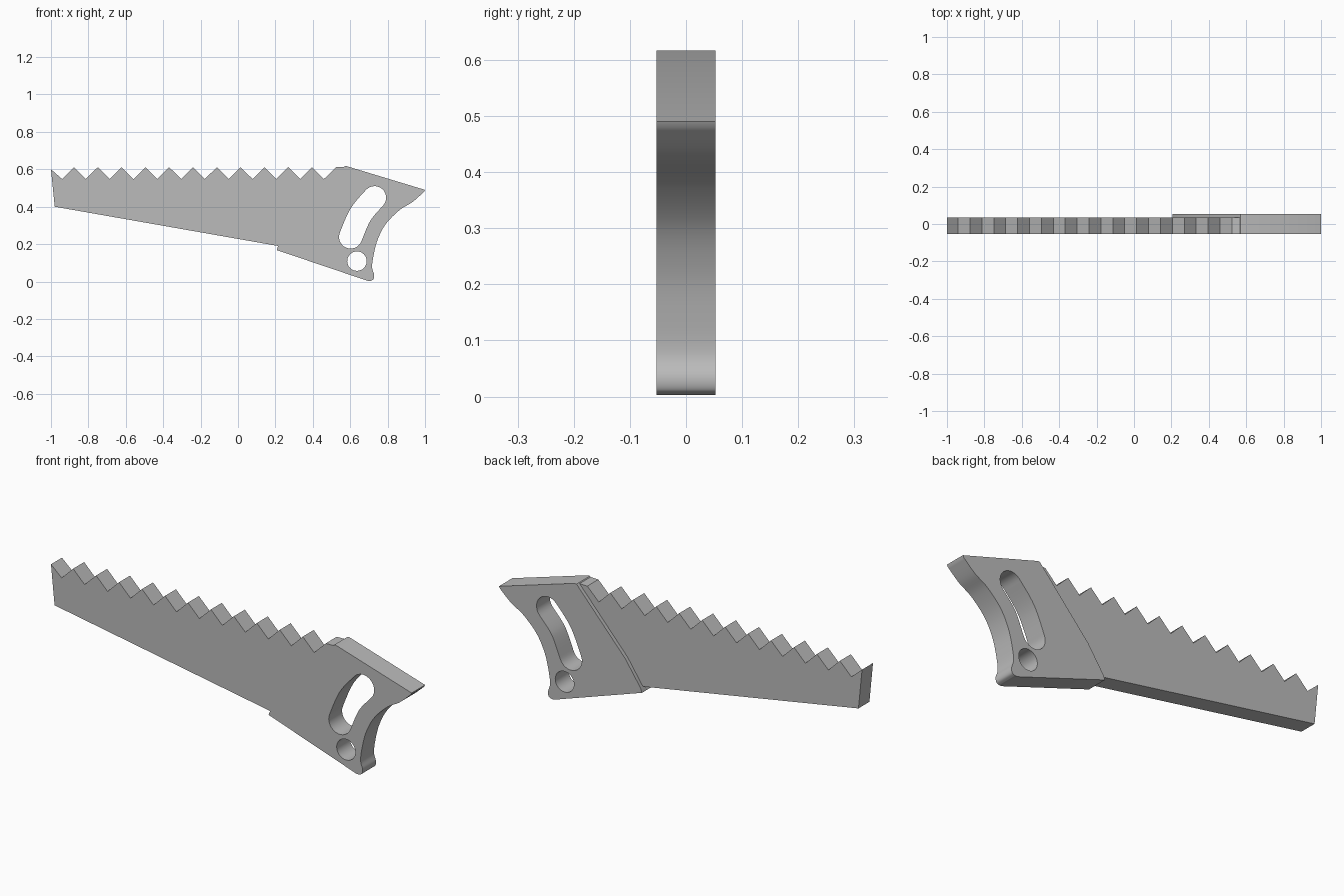
import bpy, bmesh, math
from mathutils import Vector

if "Cube" in bpy.data.objects:
    bpy.data.objects.remove(bpy.data.objects["Cube"])

grey = bpy.data.materials.new("mid_grey")
grey.diffuse_color = (0.5, 0.5, 0.5, 1)
grey.use_nodes = True
grey.node_tree.nodes["Principled BSDF"].inputs["Base Color"].default_value = grey.diffuse_color


def plate(name, loops, y0, y1):
    """Flat x/z outline with holes, extruded from y0 to y1."""
    cu = bpy.data.curves.new(name, 'CURVE')
    cu.dimensions = '2D'
    cu.fill_mode = 'BOTH'
    cu.extrude = (y1 - y0) / 2
    for pts in loops:
        sp = cu.splines.new('POLY')
        sp.points.add(len(pts) - 1)
        for p, (x, z) in zip(sp.points, pts):
            p.co = (x, z, 0, 1)
        sp.use_cyclic_u = True
    ob = bpy.data.objects.new(name, cu)
    bpy.context.collection.objects.link(ob)
    bpy.ops.object.select_all(action='DESELECT')
    ob.select_set(True)
    bpy.context.view_layer.objects.active = ob
    bpy.ops.object.convert(target='MESH')
    ob = bpy.context.object
    me = ob.data
    # Stand the plate upright and weld it
    bm = bmesh.new()
    bm.from_mesh(me)
    for v in bm.verts:
        x, z, h = v.co
        v.co = (x, h + (y0 + y1) / 2, z)
    bmesh.ops.remove_doubles(bm, verts=bm.verts, dist=1e-5)
    bmesh.ops.recalc_face_normals(bm, faces=bm.faces)
    bm.to_mesh(me)
    bm.free()
    me.materials.clear()
    me.materials.append(grey)
    bpy.ops.object.shade_smooth_by_angle(angle=math.radians(30))
    return ob


def smooth(pts, n=6):
    """Catmull-Rom curve through the points."""
    p = [Vector(q) for q in [pts[0]] + pts + [pts[-1]]]
    out = []
    for i in range(1, len(p) - 2):
        a, b, c, d = p[i - 1:i + 3]
        for k in range(n):
            t = k / n
            out.append(tuple(0.5 * (2 * b + (c - a) * t + (2 * a - 5 * b + 4 * c - d) * t * t
                                    + (3 * b - a - 3 * c + d) * t ** 3)))
    return out + [pts[-1]]


def arc(cx, cz, r, a0, a1, n):
    return [(cx + r * math.cos(math.radians(a0 + (a1 - a0) * k / n)),
             cz + r * math.sin(math.radians(a0 + (a1 - a0) * k / n))) for k in range(n + 1)]


def slot(path, r):
    """Rounded outline swept along a centre line."""
    p = [Vector(q) for q in path]
    left, right = [], []
    for i, q in enumerate(p):
        t = (p[min(i + 1, len(p) - 1)] - p[max(i - 1, 0)]).normalized()
        nrm = Vector((-t.y, t.x)) * r
        left.append(tuple(q + nrm))
        right.append(tuple(q - nrm))

    def cap(centre, start):
        a = math.degrees(math.atan2(start[1] - centre.y, start[0] - centre.x))
        return arc(centre.x, centre.y, r, a, a - 180, 14)[1:-1]
    return left + cap(p[-1], left[-1]) + right[::-1] + cap(p[0], right[0])


# Edge where the handle meets the blade, top to bottom
joint = [(0.57, 0.616), (0.30, 0.315), (0.215, 0.19)]

# Handle with curved grip, finger slot and round hole
grip = smooth([(0.708, 0.003), (0.724, 0.012), (0.728, 0.036), (0.717, 0.075), (0.724, 0.136),
               (0.746, 0.222), (0.79, 0.307), (0.864, 0.382), (0.933, 0.425), (0.995, 0.48)])
outline = joint + [(0.207, 0.168), (0.695, 0.003)] + grip + [(1.0, 0.49), (0.58, 0.617)]
finger_slot = slot(smooth([(0.73, 0.448), (0.655, 0.358), (0.602, 0.238)], 8), 0.062)
round_hole = arc(0.636, 0.109, 0.052, 0, 360, 32)[:-1]
plate("handle", [outline, finger_slot, round_hole], -0.053, 0.053)

# Blade with a row of teeth, thinner than the handle and flush at the front
pitch = 0.1273
blade = [(-0.98, 0.40), (-1.0, 0.60)]
for i in range(12):
    peak = -0.877 + pitch * i
    blade += [(peak - pitch / 2, 0.548), (peak, 0.611)]
blade += [(0.567, 0.612)] + joint[1:]
plate("toothed_blade", [blade], -0.053, 0.034)
